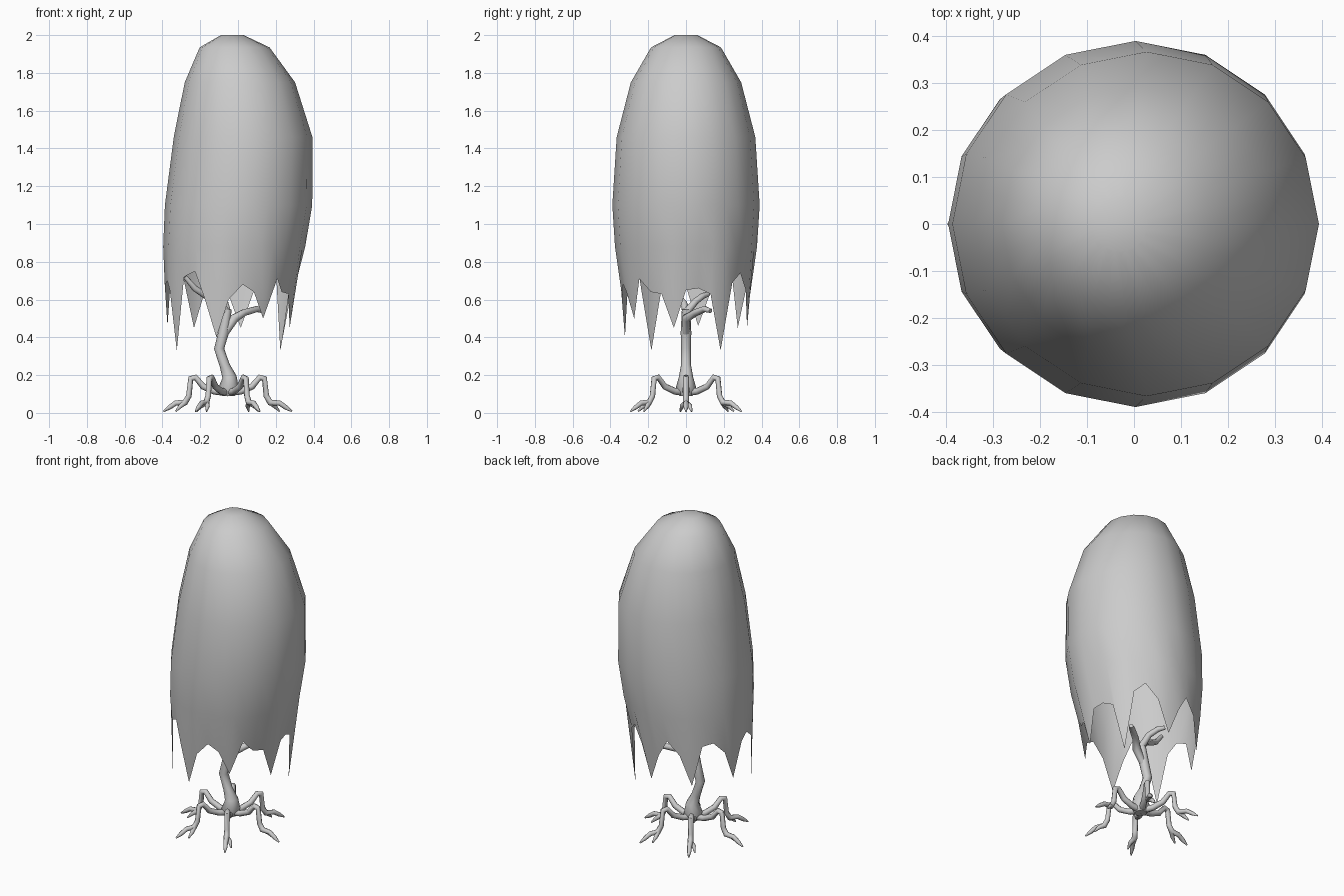
import bpy, bmesh
from math import cos, sin, pi, radians
from mathutils import Vector

cube = bpy.data.objects.get("Cube")
if cube:
    bpy.data.objects.remove(cube, do_unlink=True)

grey = bpy.data.materials.new("plain_grey")
grey.use_nodes = True
grey.diffuse_color = (0.6, 0.6, 0.6, 1)
grey.node_tree.nodes["Principled BSDF"].inputs["Base Color"].default_value = (0.6, 0.6, 0.6, 1)


def activate(obj):
    bpy.ops.object.select_all(action='DESELECT')
    obj.select_set(True)
    bpy.context.view_layer.objects.active = obj


def tube(name, points):
    """Tapered round limb through (x, y, z, radius) points."""
    curve = bpy.data.curves.new(name, 'CURVE')
    curve.dimensions = '3D'
    curve.bevel_depth = 1
    curve.bevel_resolution = 2
    curve.use_fill_caps = True
    spline = curve.splines.new('POLY')
    spline.points.add(len(points) - 1)
    for p, (x, y, z, r) in zip(spline.points, points):
        p.co = (x, y, z, 1)
        p.radius = r
    spline.use_smooth = True
    obj = bpy.data.objects.new(name, curve)
    bpy.context.collection.objects.link(obj)
    curve.materials.append(grey)
    activate(obj)
    bpy.ops.object.convert(target='MESH')
    bpy.ops.object.shade_smooth_by_angle(angle=radians(60))


# Foliage shell: sixteen-sided leaning rings as (height, centre x, radius)
RINGS = [(2.0, -0.03, 0.06), (1.935, -0.018, 0.185), (1.75, 0.01, 0.292),
         (1.46, 0.027, 0.367), (1.1, 0.003, 0.39), (0.88, -0.02, 0.376)]
# Ragged hem: for each of eight gaps, tip height then the three notch heights after it
TIPS = [0.33, 0.45, 0.45, 0.46, 0.33, 0.40, 0.50, 0.45]
NOTCHES = [(0.69, 0.74, 0.65), (0.62, 0.72, 0.64), (0.70, 0.71, 0.64), (0.67, 0.70, 0.65),
           (0.72, 0.75, 0.61), (0.60, 0.68, 0.64), (0.71, 0.64, 0.63), (0.65, 0.66, 0.63)]
SIDES = 32


def ring_point(i, z, cx, r):
    a = 2 * pi * i / SIDES
    if i % 2:
        r *= cos(pi / 16)      # odd columns lie on the middle of a flat side
    return (cx + r * cos(a), r * sin(a), z)


bm = bmesh.new()
rows = [[bm.verts.new(ring_point(i, *ring)) for i in range(SIDES)] for ring in RINGS]
hem = []
for i in range(SIDES):
    gap, step = divmod((i - 3) % SIDES, 4)
    z = TIPS[gap] if step == 0 else NOTCHES[gap][step - 1]
    t = max(0, z - 0.6)
    hem.append(bm.verts.new(ring_point(i, z, -0.05 + 0.1 * t, 0.336 + 0.12 * t)))
rows.append(hem)
bm.faces.new(rows[0])
for upper, lower in zip(rows, rows[1:]):
    for i in range(SIDES):
        j = (i + 1) % SIDES
        bm.faces.new((upper[i], lower[i], lower[j], upper[j]))
mesh = bpy.data.meshes.new("foliage")
bm.to_mesh(mesh)
bm.free()
mesh.materials.append(grey)
foliage = bpy.data.objects.new("foliage", mesh)
bpy.context.collection.objects.link(foliage)
activate(foliage)
bpy.ops.object.shade_smooth_by_angle(angle=radians(60))

# Trunk and branches
tube("trunk", [(-0.05, 0, 0.09, 0.035), (-0.05, 0, 0.13, 0.055), (-0.045, 0, 0.19, 0.038),
               (-0.07, 0, 0.25, 0.027), (-0.1, 0, 0.34, 0.027), (-0.075, 0, 0.43, 0.028),
               (-0.055, 0, 0.55, 0.022)])
tube("left_branch", [(-0.085, 0, 0.4, 0.02), (-0.02, 0.0, 0.5, 0.024),
                     (0.03, 0.05, 0.53, 0.019), (0.1, 0.1, 0.55, 0.017), (0.13, 0.13, 0.54, 0.012)])
tube("right_branch", [(-0.055, 0, 0.53, 0.021), (-0.1, -0.01, 0.58, 0.018),
                      (-0.17, -0.05, 0.62, 0.018), (-0.23, -0.08, 0.66, 0.016),
                      (-0.28, -0.09, 0.72, 0.012)])
tube("back_branch", [(-0.055, 0, 0.53, 0.021), (-0.07, 0.05, 0.59, 0.018),
                     (-0.1, 0.09, 0.62, 0.016), (-0.13, 0.12, 0.63, 0.012)])

# Six stilt roots, each with a knee, a foot and a short side toe
ROOT = [(0.0, 0.11, 0.022), (0.07, 0.115, 0.018), (0.13, 0.14, 0.017), (0.17, 0.188, 0.016),
        (0.195, 0.182, 0.016), (0.205, 0.09, 0.015), (0.225, 0.055, 0.017),
        (0.275, 0.052, 0.014), (0.31, 0.028, 0.012), (0.34, 0.008, 0.004)]
TOE = [(0.225, 0.055, 0, 0.015), (0.25, 0.035, 0.022, 0.012), (0.275, 0.008, 0.03, 0.004)]
for k in range(6):
    a = k * pi / 3
    out, side = Vector((cos(a), sin(a), 0)), Vector((-sin(a), cos(a), 0))
    base = Vector((-0.055, 0, 0))
    tube(f"root_{k + 1}", [(*(base + out * d).xy, z, r) for d, z, r in ROOT])
    tube(f"root_toe_{k + 1}", [(*(base + out * d + side * s).xy, z, r) for d, z, s, r in TOE])
